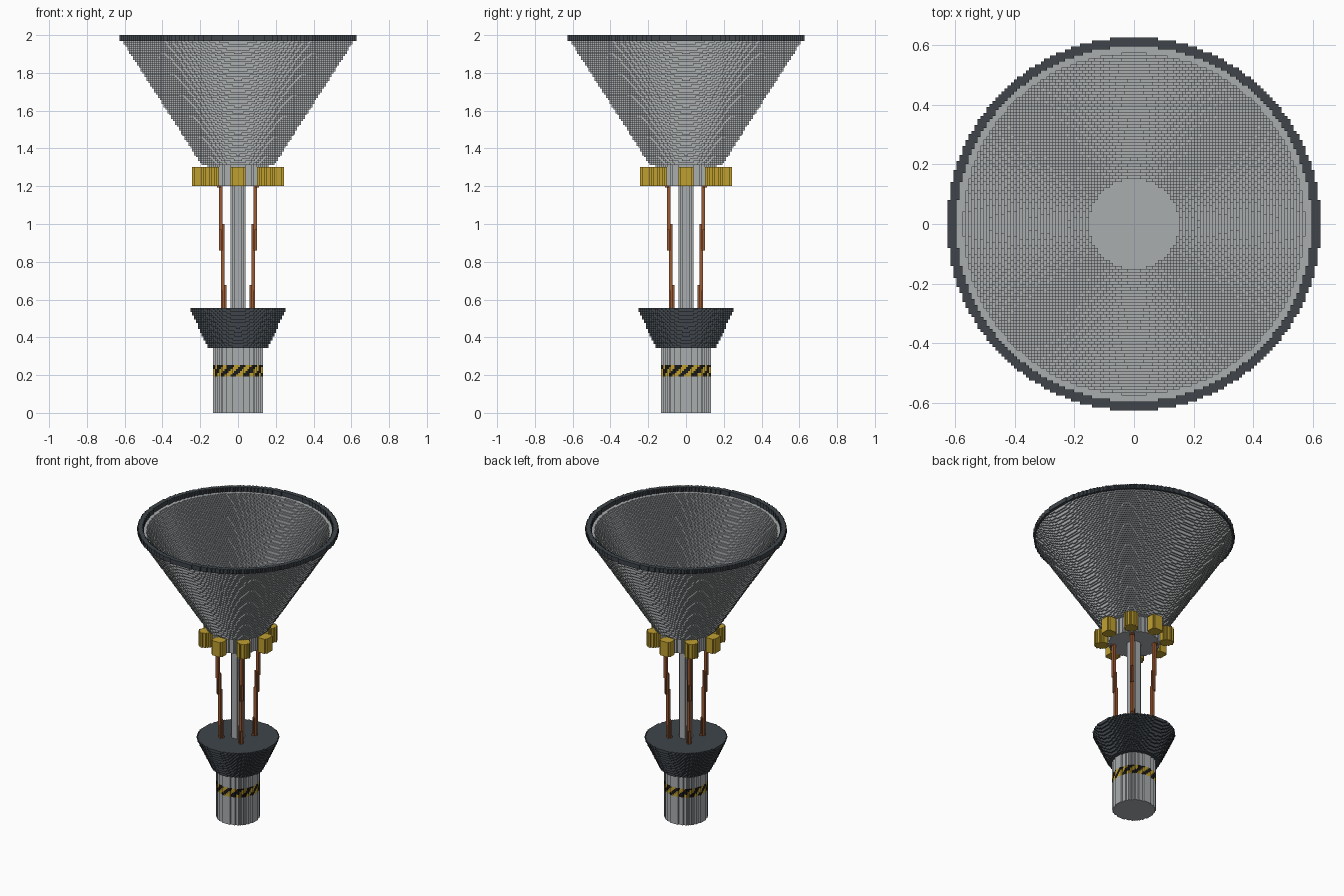
import bpy
import math

cube = bpy.data.objects.get("Cube")
if cube:
    bpy.data.objects.remove(cube, do_unlink=True)

V = 2 / 198  # edge length of one block


def material(name, r, g, b):
    mat = bpy.data.materials.new(name)
    mat.use_nodes = True
    mat.diffuse_color = (r, g, b, 1)
    bsdf = next(n for n in mat.node_tree.nodes if n.type == 'BSDF_PRINCIPLED')
    bsdf.inputs["Base Color"].default_value = (r, g, b, 1)
    return mat


STEEL = material("steel grey", 0.40, 0.42, 0.43)
DARK = material("dark slate", 0.05, 0.06, 0.07)
GOLD = material("gold", 0.53, 0.35, 0.03)
COPPER = material("copper", 0.32, 0.10, 0.035)
BLACK = material("black", 0.01, 0.01, 0.01)

# For each neighbour direction, the block corners of the face on that side
SIDES = {
    (1, 0, 0): ((1, 0, 0), (1, 1, 0), (1, 1, 1), (1, 0, 1)),
    (-1, 0, 0): ((0, 0, 0), (0, 0, 1), (0, 1, 1), (0, 1, 0)),
    (0, 1, 0): ((0, 1, 0), (0, 1, 1), (1, 1, 1), (1, 1, 0)),
    (0, -1, 0): ((0, 0, 0), (1, 0, 0), (1, 0, 1), (0, 0, 1)),
    (0, 0, 1): ((0, 0, 1), (1, 0, 1), (1, 1, 1), (0, 1, 1)),
    (0, 0, -1): ((0, 0, 0), (0, 1, 0), (1, 1, 0), (1, 0, 0)),
}


def block_solid(name, mats, z, radius, hollow=None, foot=(0, 0), head=None, paint=None):
    """Stack round layers of blocks; (start, end) pairs blend from bottom to top."""
    head = head or foot
    k0, k1 = round(z[0] / V), round(z[1] / V)
    mix = lambda a, b, t: a + (b - a) * t
    cells = set()
    for k in range(k0, k1):
        t = (k - k0) / max(1, k1 - k0 - 1)
        r = mix(*radius, t)
        r_in = mix(*hollow, t) if hollow else 0
        cx, cy = mix(foot[0], head[0], t), mix(foot[1], head[1], t)
        for i in range(math.floor((cx - r) / V), math.ceil((cx + r) / V)):
            for j in range(math.floor((cy - r) / V), math.ceil((cy + r) / V)):
                d = math.hypot((i + 0.5) * V - cx, (j + 0.5) * V - cy)
                if r_in <= d <= r:
                    cells.add((i, j, k))

    # Keep only the outward faces
    verts, faces, slots = {}, [], []
    for i, j, k in sorted(cells):
        for (a, b, c), corners in SIDES.items():
            if (i + a, j + b, k + c) in cells:
                continue
            faces.append([verts.setdefault((i + p, j + q, k + s), len(verts))
                          for p, q, s in corners])
            slots.append(paint((i + 0.5) * V, (j + 0.5) * V, (k + 0.5) * V) if paint else 0)
    mesh = bpy.data.meshes.new(name)
    mesh.from_pydata([(x * V, y * V, h * V) for x, y, h in verts], [], faces)
    for mat in mats:
        mesh.materials.append(mat)
    mesh.polygons.foreach_set("material_index", slots)
    mesh.update()
    obj = bpy.data.objects.new(name, mesh)
    bpy.context.collection.objects.link(obj)
    return obj


def polar(r, angle):
    return r * math.cos(angle), r * math.sin(angle)


def hazard(x, y, z):
    """Slanted gold and black stripes around the base."""
    if not 0.19 < z < 0.255:
        return 0
    phase = math.atan2(y, x) * 12 / math.tau - z / 0.068
    return 1 if phase % 1 < 0.5 else 2


# Base cylinder with its warning band, and the dark flared cup
block_solid("base_cylinder", [STEEL, GOLD, BLACK], (0, 0.34), (0.131, 0.131), paint=hazard)
block_solid("flared_cup", [DARK], (0.34, 0.555), (0.16, 0.255))

# Central column and four leaning pipes
block_solid("central_column", [STEEL], (0.555, 1.2), (0.041, 0.041))
for n in range(4):
    a = math.radians(45 + 90 * n)
    block_solid(f"pipe_{n + 1}", [COPPER], (0.555, 1.2), (0.0125, 0.0125),
                foot=polar(0.105, a), head=polar(0.133, a))

# Collar ringed by eight short canisters
block_solid("collar", [STEEL], (1.2, 1.315), (0.161, 0.161))
for n in range(8):
    block_solid(f"canister_{n + 1}", [GOLD], (1.205, 1.3), (0.042, 0.042),
                foot=polar(0.205, math.radians(45 * n)))

# Open bell and its rim
block_solid("bell", [STEEL], (1.315, 1.965), (0.195, 0.61), hollow=(0.152, 0.572))
block_solid("bell_rim", [DARK], (1.965, 2), (0.627, 0.627), hollow=(0.597, 0.597))
